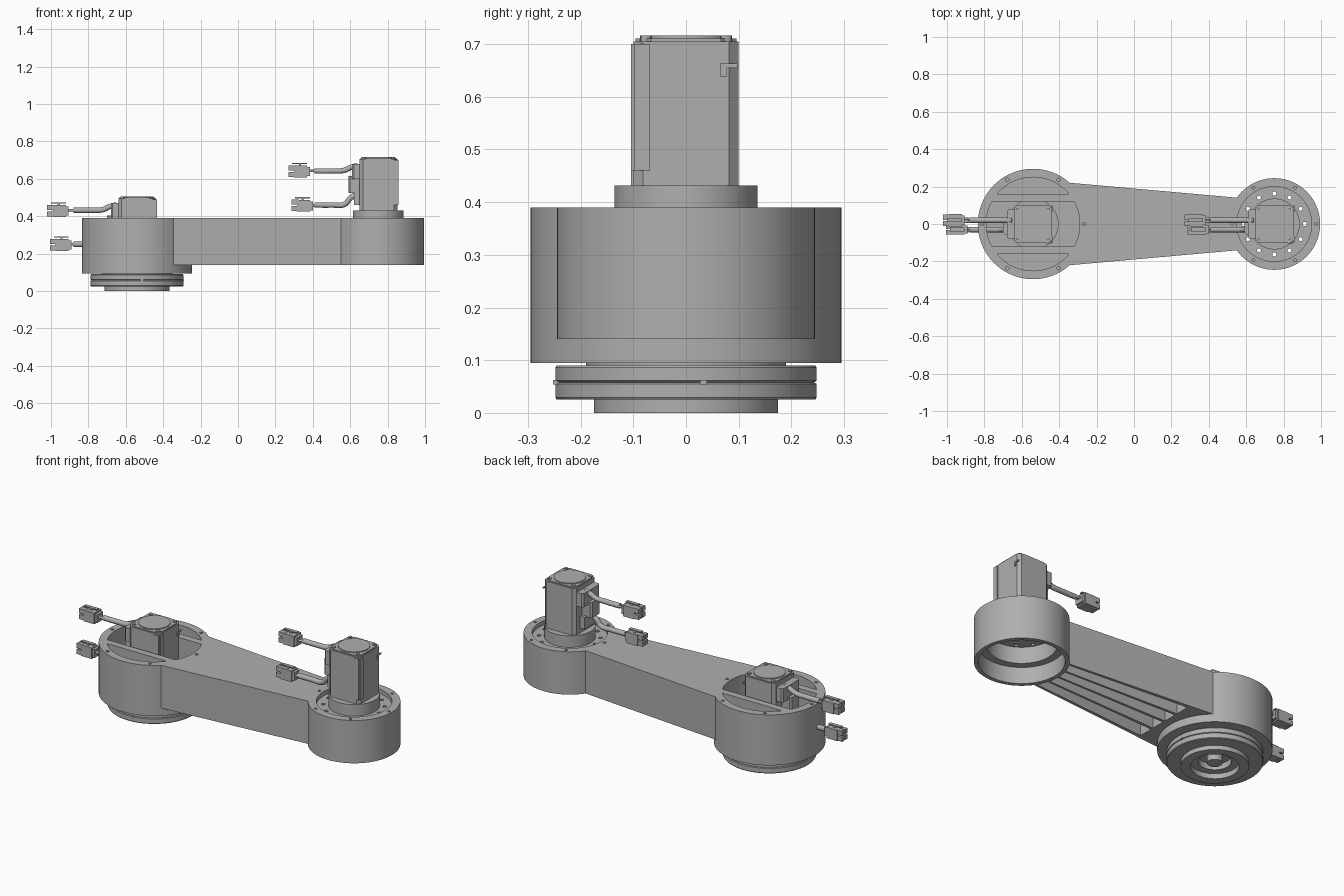
import bpy, bmesh, math
from mathutils import Vector

if "Cube" in bpy.data.objects:
    bpy.data.objects.remove(bpy.data.objects["Cube"])

grey = bpy.data.materials.new("machined grey")
grey.use_nodes = True
grey.diffuse_color = (0.43, 0.43, 0.43, 1)
grey.node_tree.nodes["Principled BSDF"].inputs["Base Color"].default_value = grey.diffuse_color

BIG, SMALL = -0.54, 0.75      # hub centres along x
TOP = 0.39


def finish(name, bm, smooth=True):
    bmesh.ops.recalc_face_normals(bm, faces=bm.faces)
    mesh = bpy.data.meshes.new(name)
    bm.to_mesh(mesh)
    bm.free()
    mesh.materials.append(grey)
    ob = bpy.data.objects.new(name, mesh)
    bpy.context.collection.objects.link(ob)
    if smooth:
        activate(ob)
        bpy.ops.object.shade_smooth_by_angle(angle=math.radians(30))
    return ob


def activate(ob):
    bpy.ops.object.select_all(action='DESELECT')
    ob.select_set(True)
    bpy.context.view_layer.objects.active = ob


def prisms(name, parts, smooth=True):
    """One object from upright prisms given as (outline, bottom, top)."""
    bm = bmesh.new()
    for pts, z0, z1 in parts:
        face = bm.faces.new([bm.verts.new((x, y, z0)) for x, y in pts])
        new = bmesh.ops.extrude_face_region(bm, geom=[face])["geom"]
        bmesh.ops.translate(bm, vec=(0, 0, z1 - z0),
                            verts=[v for v in new if isinstance(v, bmesh.types.BMVert)])
    return finish(name, bm, smooth)


def arc(cx, r, a0, a1, n=32, cy=0):
    return [(cx + r * math.cos(a0 + (a1 - a0) * i / n),
             cy + r * math.sin(a0 + (a1 - a0) * i / n)) for i in range(n + 1)]


def circle(cx, r, n=64, cy=0):
    return arc(cx, r, 0, math.tau, n, cy)[:-1]


def hole_ring(cx, r, count, radius, z0, z1, start=0.0):
    return [(circle(cx + r * math.cos(a), radius, 12, r * math.sin(a)), z0, z1)
            for a in (start + math.tau * i / count for i in range(count))]


def rect(x0, x1, y0, y1, c=0.0):
    """Rectangle outline with optional chamfered corners."""
    if not c:
        return [(x0, y0), (x1, y0), (x1, y1), (x0, y1)]
    return [(x0 + c, y0), (x1 - c, y0), (x1, y0 + c), (x1, y1 - c),
            (x1 - c, y1), (x0 + c, y1), (x0, y1 - c), (x0, y0 + c)]


def revolve(name, cx, profile):
    bm = bmesh.new()
    vs = [bm.verts.new((cx + r, 0, z)) for r, z in profile]
    es = [bm.edges.new(p) for p in zip(vs, vs[1:])]
    bmesh.ops.spin(bm, geom=vs + es, cent=(cx, 0, 0), axis=(0, 0, 1),
                   angle=math.tau, steps=72)
    bmesh.ops.remove_doubles(bm, verts=bm.verts, dist=1e-5)
    return finish(name, bm)


def cut(target, parts):
    cutter = prisms("cutter", parts, False)
    cutter.hide_render = True
    mod = target.modifiers.new("cut", 'BOOLEAN')
    mod.operation, mod.solver, mod.object = 'DIFFERENCE', 'EXACT', cutter
    activate(target)
    bpy.ops.object.modifier_apply(modifier=mod.name)
    bpy.data.objects.remove(cutter)
    activate(target)
    bpy.ops.object.shade_smooth_by_angle(angle=math.radians(30))


def cable(name, pts, radius):
    cu = bpy.data.curves.new(name, 'CURVE')
    cu.dimensions = '3D'
    cu.bevel_depth, cu.bevel_resolution, cu.use_fill_caps = radius, 3, True
    sp = cu.splines.new('BEZIER')
    sp.bezier_points.add(len(pts) - 1)
    for bp, p in zip(sp.bezier_points, pts):
        bp.co = Vector(p)
        bp.handle_left_type = bp.handle_right_type = 'AUTO'
    cu.materials.append(grey)
    ob = bpy.data.objects.new(name, cu)
    bpy.context.collection.objects.link(ob)
    activate(ob)
    bpy.ops.object.convert(target='MESH')


# Tapered arm, hollowed underneath between lengthwise ribs
def half(x):
    return 0.22 - 0.089 * (x + 0.34)


def strip(f0, f1, x0, x1):
    return [(x0, f0 * half(x0)), (x1, f0 * half(x1)), (x1, f1 * half(x1)), (x0, f1 * half(x0))]


arm = prisms("arm", [(strip(-1, 1, -0.5, 0.7), 0.14, TOP)])
cut(arm, [(strip(a, b, -0.2, 0.65), 0.1, 0.33)
          for a, b in ((-0.9, -0.5), (-0.42, -0.04), (0.04, 0.42), (0.5, 0.9))])
cut(arm, [(circle(BIG, 0.288), 0, 1), (circle(SMALL, 0.238), 0, 1)])

# Base hub with a motor slot and two side pockets
base_hub = prisms("base_hub", [(circle(BIG, 0.295, 96), 0.095, TOP)])
s, p = math.asin(0.12 / 0.25), math.asin(0.16 / 0.25)
cut(base_hub, [(arc(BIG, 0.25, -s, s) + arc(BIG, 0.25, math.pi - s, math.pi + s), 0.18, 0.5),
               (arc(BIG, 0.25, p, math.pi - p), 0.25, 0.5),
               (arc(BIG, 0.25, math.pi + p, math.tau - p), 0.25, 0.5)])
cut(base_hub, hole_ring(BIG, 0.273, 6, 0.009, 0.37, 0.5))

# Output flange under the base hub
revolve("output_flange", BIG, [
    (0, 0.02), (0.04, 0.02), (0.04, 0.065), (0.085, 0.065), (0.085, 0.03), (0.125, 0.03),
    (0.125, 0), (0.175, 0), (0.175, 0.025), (0.245, 0.025), (0.248, 0.029), (0.248, 0.055),
    (0.243, 0.058), (0.248, 0.061), (0.248, 0.086), (0.245, 0.09), (0.19, 0.09),
    (0.19, 0.1), (0, 0.1)])
prisms("flange_key", [(rect(BIG + 0.24, BIG + 0.252, 0.027, 0.04), 0.054, 0.062),
                      (rect(BIG + 0.02, BIG + 0.034, -0.252, -0.24), 0.054, 0.062)], False)

# End hub, open below, with a sunken bolt ring on top
end_hub = revolve("end_hub", SMALL, [
    (0, 0.33), (0.18, 0.33), (0.18, 0.235), (0.222, 0.235), (0.222, 0.14), (0.245, 0.14),
    (0.245, TOP), (0.2, TOP), (0.2, 0.365), (0, 0.365)])
cut(end_hub, hole_ring(SMALL, 0.163, 12, 0.011, 0.2, 0.5)
    + hole_ring(SMALL, 0.224, 6, 0.008, 0.37, 0.5))


def drive(label, dx, dz):
    """Motor with collar, rear terminal block, two cables and plugs."""
    def blocks(name, items, smooth=False):
        prisms(label + name, [([(x + dx, y) for x, y in o], a + dz, b + dz)
                              for o, a, b in items], smooth)

    blocks("motor_collar", [(circle(SMALL, 0.136), 0.36, 0.432)], True)
    blocks("motor_body", [(rect(0.65, 0.852, -0.1, 0.1, 0.018), 0.43, 0.705)])
    blocks("motor_cap", [(rect(0.655, 0.847, -0.096, 0.096, 0.03), 0.7, 0.711),
                         (circle(SMALL, 0.085, 48), 0.7, 0.716)])
    blocks("cap_screws", [(circle(SMALL + i * 0.078, 0.011, 12, j * 0.076), 0.7, 0.716)
                          for i in (-1, 1) for j in (-1, 1)], True)
    blocks("side_ribs", [(rect(0.85, 0.857, -0.098, -0.068), 0.46, 0.7),
                         (rect(0.85, 0.857, 0.065, 0.098), 0.655, 0.663),
                         (rect(0.85, 0.857, 0.065, 0.078), 0.638, 0.663),
                         (rect(0.82, 0.85, -0.104, -0.098), 0.46, 0.7)])
    blocks("terminal_block", [(rect(0.61, 0.66, -0.08, 0.08, 0.01), 0.6, 0.68),
                              (rect(0.59, 0.66, -0.055, 0.03, 0.01), 0.525, 0.615),
                              (rect(0.62, 0.66, -0.06, 0.05), 0.46, 0.53)])
    # Cables: thick sheath, then thin leads into the plug
    for tag, y, z, rise, x in (("upper_", 0.02, 0.642, 0.03, 0.27), ("lower_", -0.03, 0.46, 0.06, 0.285)):
        pts = [(0.41, 0), (0.5, 0), (0.57, 0.004), (0.6, rise * 0.6), (0.64, rise)]
        cable(label + tag + "cable", [(a + dx, y, z + b + dz) for a, b in pts], 0.015)
        for side in (-0.01, 0.01):
            cable(label + tag + "lead", [(x + 0.1 + dx, y + side, z + dz),
                                         (0.42 + dx, y + side * 0.5, z + dz)], 0.007)
        # Plug: body, nose cells, collar and latch lever
        w = 0.033 if tag == "upper_" else 0.027
        cells = [(rect(x, x + 0.04, y + j * w * 0.5 - w * 0.42, y + j * w * 0.5 + w * 0.42),
                  z + a, z + a + 0.027) for j in (-1, 1) for a in (-0.033, 0.002)]
        blocks(tag + "plug", cells + [
            (rect(x + 0.03, x + 0.1, y - w, y + w), z - 0.036, z + 0.028),
            (rect(x + 0.1, x + 0.115, y - w * 0.8, y + w * 0.8), z - 0.028, z + 0.02),
            (rect(x + 0.055, x + 0.068, y - 0.01, y + 0.01), z + 0.02, z + 0.04),
            (rect(x + 0.02, x + 0.1, y - 0.01, y + 0.01), z + 0.036, z + 0.042)])


drive("end_", 0, 0)
drive("base_", BIG - SMALL, -0.21)
